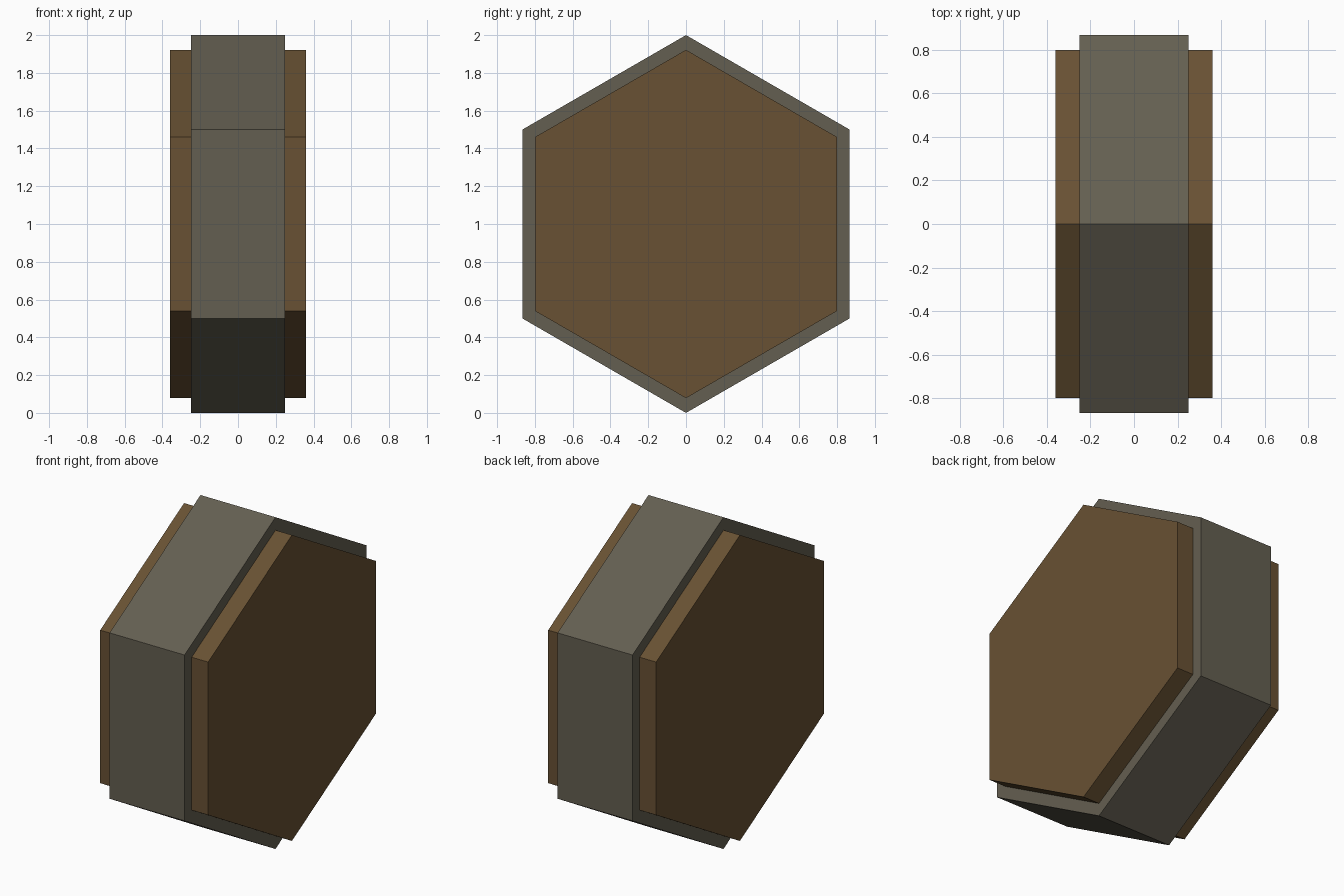
import bpy, math
from mathutils import Matrix

if "Cube" in bpy.data.objects:
    bpy.data.objects.remove(bpy.data.objects["Cube"])


def material(name, rgb):
    m = bpy.data.materials.new(name)
    m.diffuse_color = (*rgb, 1)
    m.use_nodes = True
    m.node_tree.nodes["Principled BSDF"].inputs["Base Color"].default_value = m.diffuse_color
    return m


grey = material("warm grey", (0.127, 0.114, 0.082))
brown = material("brown", (0.138, 0.082, 0.033))


def hex_prism(name, radius, x_min, x_max, mat):
    """Hexagonal prism along x with a corner pointing up, centred at z = 1."""
    ring = [(radius * math.sin(i * math.pi / 3), 1 + radius * math.cos(i * math.pi / 3))
            for i in range(6)]
    verts = [(x, y, z) for x in (x_min, x_max) for y, z in ring]
    faces = [tuple(range(6)), tuple(range(11, 5, -1))]
    faces += [(i, i + 6, (i + 1) % 6 + 6, (i + 1) % 6) for i in range(6)]
    mesh = bpy.data.meshes.new(name)
    mesh.from_pydata(verts, [], faces)
    # make the normals point outward
    import bmesh
    bm = bmesh.new()
    bm.from_mesh(mesh)
    bmesh.ops.recalc_face_normals(bm, faces=bm.faces)
    bm.to_mesh(mesh)
    bm.free()
    mesh.materials.append(mat)
    obj = bpy.data.objects.new(name, mesh)
    bpy.context.collection.objects.link(obj)
    return obj


# Wide outer band and the slightly smaller core that sticks out on both sides
hex_prism("outer_band", 1.0, -0.25, 0.25, grey)
hex_prism("inner_core", 0.922, -0.36, 0.36, brown)
